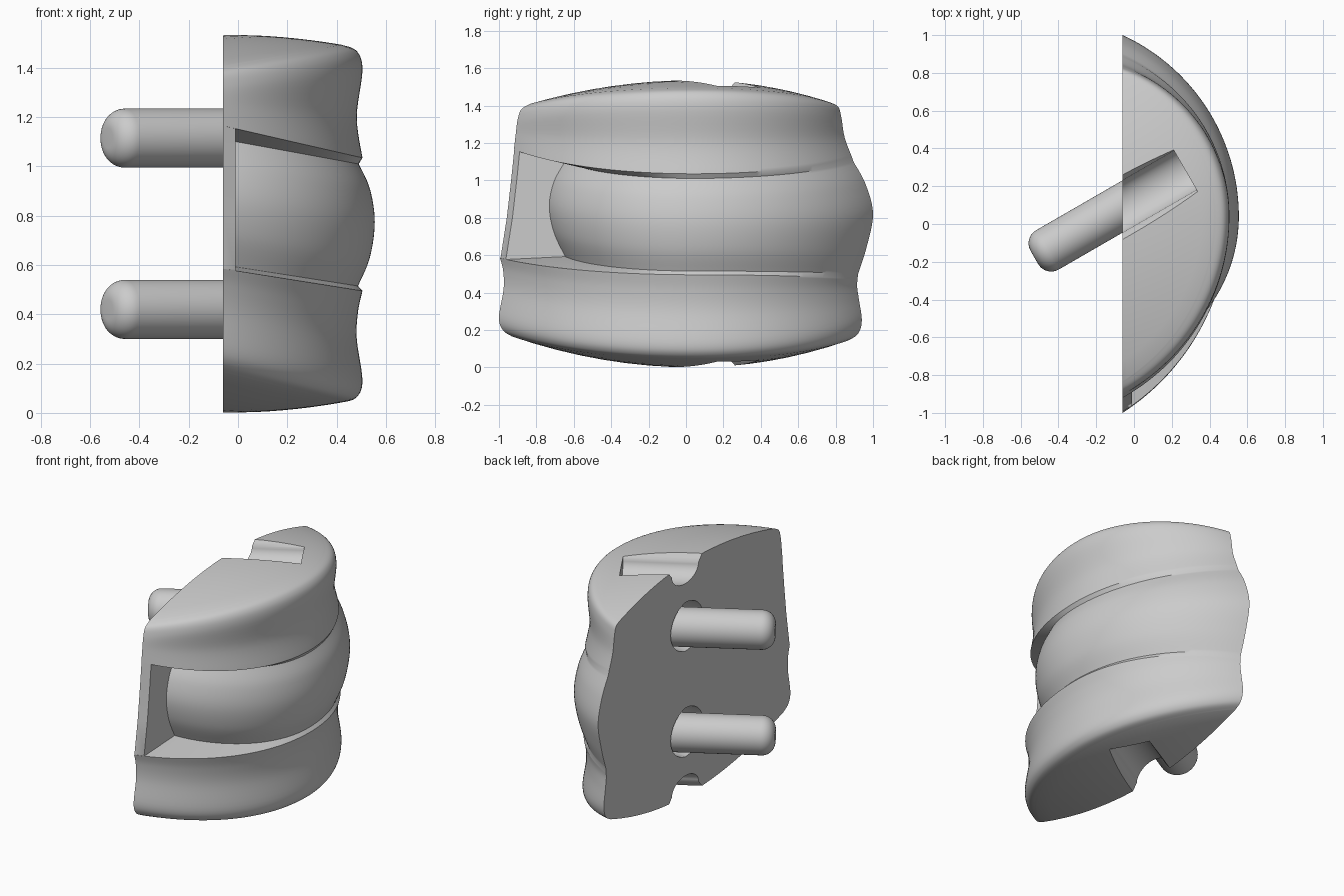
import bpy, bmesh, math
from mathutils import Vector

if "Cube" in bpy.data.objects:
    bpy.data.objects.remove(bpy.data.objects["Cube"])

BACK, YC, H = -0.06, 0.04, 1.535        # flat back plane, crest line, full height
AXIS = Vector((-0.866, -0.5, 0))        # direction of pins and channels
SIDE = Vector((0.5, -0.866, 0))
ENTRY = Vector((BACK, 0.093, 0))        # where the pin axis crosses the back
COLS, SUB, RINGS = 80, 6, 8


def make(name, verts, faces):
    bm = bmesh.new()
    vs = [bm.verts.new(v) for v in verts]
    for f in faces:
        bm.faces.new([vs[i] for i in f])
    bmesh.ops.recalc_face_normals(bm, faces=bm.faces)
    me = bpy.data.meshes.new(name)
    bm.to_mesh(me)
    bm.free()
    ob = bpy.data.objects.new(name, me)
    bpy.context.collection.objects.link(ob)
    return ob


def prism(name, a, b):
    n = len(a)
    faces = [list(range(n)), list(range(n, 2 * n))]
    faces += [[i, (i + 1) % n, n + (i + 1) % n, n + i] for i in range(n)]
    return make(name, a + b, faces)


def lathe(name, profile, z, n=48):
    """Revolve (radius, distance) points around the slanted pin axis."""
    verts, up = [], Vector((0, 0, 1))
    for r, d in profile:
        for k in range(n):
            a = 2 * math.pi * k / n
            verts.append(ENTRY + up * z + AXIS * d
                         + (SIDE * math.cos(a) + up * math.sin(a)) * r)
    m = len(profile)
    faces = [[j * n + k, j * n + (k + 1) % n, (j + 1) * n + (k + 1) % n, (j + 1) * n + k]
             for j in range(m - 1) for k in range(n)]
    faces += [list(range(n)), list(range((m - 1) * n, m * n))]
    return make(name, verts, faces)


def smooth(ob, deg=35):
    bpy.ops.object.select_all(action='DESELECT')
    ob.select_set(True)
    bpy.context.view_layer.objects.active = ob
    bpy.ops.object.shade_smooth_by_angle(angle=math.radians(deg))


def combine(ob, other, op):
    mod = ob.modifiers.new(op, 'BOOLEAN')
    mod.operation, mod.object, mod.solver = op, other, 'EXACT'
    bpy.context.view_layer.objects.active = ob
    bpy.ops.object.modifier_apply(modifier=mod.name)
    bpy.data.objects.remove(other)


def spline(keys):
    """Catmull-Rom through the section keys."""
    p = [keys[0]] + keys + [keys[-1]]
    out = []
    for i in range(1, len(p) - 2):
        for s in range(SUB):
            t = s / SUB
            out.append([0.5 * (2 * b + (c - a) * t + (2 * a - 5 * b + 4 * c - d) * t * t
                               + (3 * b - a - 3 * c + d) * t ** 3)
                        for a, b, c, d in zip(*p[i - 1:i + 3])])
    return out + [list(keys[-1])]


def arc(key):
    """Horizontal bow from the -y end to the +y end of one section."""
    xm, yl, yr, zf, zl, zr = key
    s, pts = xm - BACK, []
    for c in range(COLS + 1):
        v = 2 * c / COLS - 1
        h, ze = (YC - yl, zl) if v < 0 else (yr - YC, zr)
        R = (h * h + s * s) / (2 * s)
        ph = v * math.atan2(h, R - s)
        x = xm - R + R * math.cos(ph)
        pts.append(Vector((x, YC + R * math.sin(ph), zf + (ze - zf) * (xm - x) / s)))
    return pts


# Section keys: crest x, left y, right y, z at crest, z at left end, z at right end
lower = [(.42, -.93, .87, .042, .165, .145), (.48, -.98, .92, .062, .20, .18),
         (.505, -1.0, .94, .13, .27, .25), (.482, -.975, .925, .30, .42, .36),
         (.487, -.978, .915, .41, .52, .43), (.505, -.995, .917, .495, .585, .47)]
middle = [(.487, -.66, .92, .515, .60, .50), (.535, -.72, .965, .63, .73, .64),
          (.555, -.745, 1.0, .775, .87, .82), (.535, -.72, .96, .91, 1.0, .98),
          (.49, -.66, .895, 1.01, 1.11, 1.10)]
upper = [(.505, -.92, .885, 1.035, 1.165, 1.13), (.482, -.91, .848, 1.2, 1.25, 1.23),
         (.505, -.90, .83, 1.39, 1.325, 1.34), (.482, -.88, .812, 1.468, 1.38, 1.395),
         (.42, -.83, .76, 1.494, 1.41, 1.42)]
side = [arc(k) for band in (lower, middle, upper) for k in spline(band)]


def cap(rim, zc):
    """Domed rings shrinking from the rim towards the middle of the back edge."""
    rows = []
    for i in range(1, RINGS):
        s = i / RINGS
        rows.append([Vector((BACK + (p.x - BACK) * s, YC + (p.y - YC) * s,
                             zc + (p.z - zc) * s * s)) for p in rim])
    return rows


# Body: domed caps, ribbed side and flat back
rows = cap(side[0], 0) + side + cap(side[-1], H)[::-1]
W, N = COLS + 1, len(rows)
verts = [p for r in rows for p in r] + [Vector((BACK, YC, 0)), Vector((BACK, YC, H))]
lo, hi = N * W, N * W + 1
faces = [[j * W + c, j * W + c + 1, (j + 1) * W + c + 1, (j + 1) * W + c]
         for j in range(N - 1) for c in range(COLS)]
faces += [[lo, c, c + 1] for c in range(COLS)]
faces += [[hi, (N - 1) * W + c, (N - 1) * W + c + 1] for c in range(COLS)]
faces.append([lo] + [j * W for j in range(N)] + [hi]
             + [j * W + COLS for j in reversed(range(N))])
body = make("ribbed_body", verts, faces)

# Thin wall closing the pocket beside the middle rib
outline = [(-.965, .50), (-.992, .583), (-.958, .80), (-.935, 1.0), (-.918, 1.166),
           (-.895, 1.21), (-.5, 1.21), (-.5, .50)]
wall = prism("pocket_wall", [Vector((BACK, y, z)) for y, z in outline],
             [Vector((BACK + .05, y + .03, z)) for y, z in outline])
combine(body, wall, 'UNION')

# Round-bottomed channels across the top and bottom
prof = [(.22, 1.7), (.16, 1.545), (.135, 1.51)]
prof += [(.12 * math.cos(a), 1.49 - .09 * math.sin(a))
         for a in [math.pi * i / 20 for i in range(21)]]
prof += [(-.135, 1.51), (-.16, 1.545), (-.22, 1.7)]
for flip in (False, True):
    ends = [[ENTRY + AXIS * d + SIDE * w + Vector((0, 0, H - z if flip else z))
             for w, z in prof] for d in (-.383, .4)]
    combine(body, prism("channel_cutter", *ends), 'DIFFERENCE')

# Pins with rounded tips, each in a flared socket
tip = [(.04 + .08 * math.cos(a), .46 + .08 * math.sin(a))
       for a in [math.pi / 2 * i / 10 for i in range(11)]]
for label, z in (("lower", .42), ("upper", 1.115)):
    socket = lathe("socket_cutter", [(.12, -.14), (.13, -.08), (.16, 0), (.165, .4)], z)
    combine(body, socket, 'DIFFERENCE')
    smooth(lathe(label + "_pin", [(.12, -.25)] + tip, z))

smooth(body)
